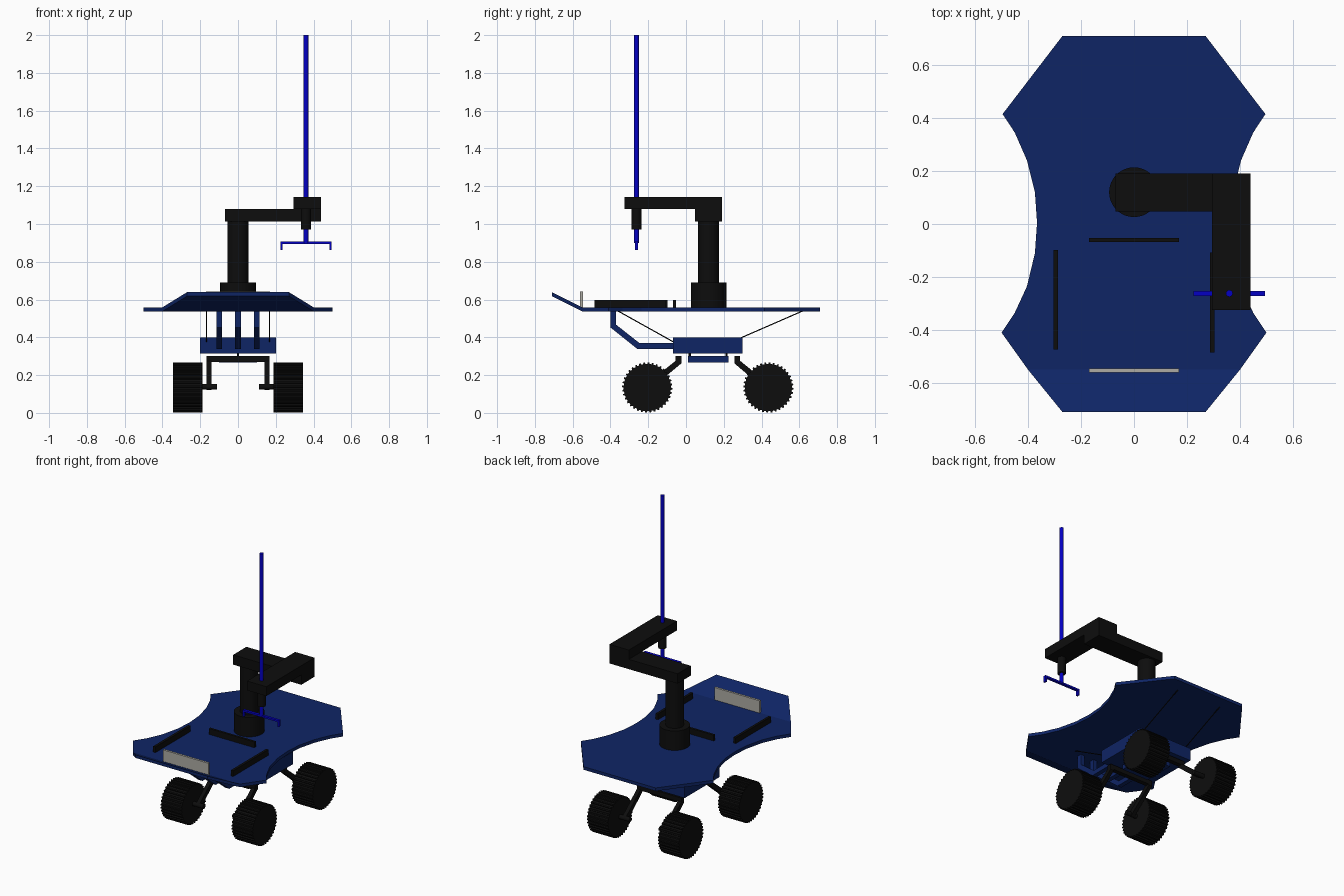
import bpy, bmesh, math
from mathutils import Vector

cube = bpy.data.objects.get("Cube")
if cube:
    bpy.data.objects.remove(cube, do_unlink=True)


def material(name, rgb):
    m = bpy.data.materials.new(name)
    m.use_nodes = True
    m.diffuse_color = (*rgb, 1)
    m.node_tree.nodes["Principled BSDF"].inputs["Base Color"].default_value = (*rgb, 1)
    return m


NAVY = material("navy", (0.0045, 0.018, 0.13))
BLACK = material("black", (0.004, 0.004, 0.004))
BLUE = material("bright blue", (0.001, 0.0, 0.55))
GREY = material("light grey", (0.42, 0.41, 0.37))


def finish(name, bm, mat):
    bmesh.ops.recalc_face_normals(bm, faces=bm.faces)
    mesh = bpy.data.meshes.new(name)
    bm.to_mesh(mesh)
    bm.free()
    mesh.materials.append(mat)
    ob = bpy.data.objects.new(name, mesh)
    bpy.context.collection.objects.link(ob)
    return ob


def extrude(bm, faces, offset):
    ret = bmesh.ops.extrude_face_region(bm, geom=faces)
    verts = [g for g in ret["geom"] if isinstance(g, bmesh.types.BMVert)]
    bmesh.ops.translate(bm, verts=verts, vec=offset)


def box(name, xr, yr, zr, mat):
    bm = bmesh.new()
    base = [bm.verts.new((x, y, zr[0])) for x, y in
            ((xr[0], yr[0]), (xr[1], yr[0]), (xr[1], yr[1]), (xr[0], yr[1]))]
    face = bm.faces.new(base)
    extrude(bm, [face], (0, 0, zr[1] - zr[0]))
    return finish(name, bm, mat)


def side_profile(name, pts, x0, x1, mat):
    """Outline of (y, z) points extruded across the model."""
    bm = bmesh.new()
    face = bm.faces.new([bm.verts.new((x0, y, z)) for y, z in pts])
    extrude(bm, [face], (x1 - x0, 0, 0))
    return finish(name, bm, mat)


def rod(name, a, b, r, mat, sides=24):
    a, b = Vector(a), Vector(b)
    bm = bmesh.new()
    bmesh.ops.create_cone(bm, cap_ends=True, segments=sides, radius1=r, radius2=r,
                          depth=(b - a).length)
    bm.transform((b - a).to_track_quat("Z", "Y").to_matrix().to_4x4())
    bmesh.ops.translate(bm, verts=bm.verts, vec=(a + b) / 2)
    ob = finish(name, bm, mat)
    bpy.ops.object.select_all(action="DESELECT")
    ob.select_set(True)
    bpy.context.view_layer.objects.active = ob
    bpy.ops.object.shade_smooth_by_angle(angle=math.radians(40))
    return ob


# Deck with waisted sides and an upturned front flap
half = [(0.4, -0.55), (0.5, -0.41), (0.45, -0.335), (0.404, -0.235), (0.374, -0.11),
        (0.366, 0.005), (0.374, 0.12), (0.404, 0.24), (0.45, 0.345), (0.496, 0.415),
        (0.27, 0.71)]
bm = bmesh.new()
outline = half + [(-x, y) for x, y in reversed(half)]
ring = [bm.verts.new((x, y, 0.538)) for x, y in outline]
tips = [bm.verts.new((x, -0.71, 0.618)) for x in (-0.27, 0.27)]
deck_faces = [bm.faces.new(ring), bm.faces.new([ring[-1], tips[0], tips[1], ring[0]])]
extrude(bm, deck_faces, (0, 0, 0.021))
finish("deck", bm, NAVY)

# Plates standing on the deck
box("right_rail", (-0.303, -0.286), (-0.474, -0.098), (0.555, 0.598), BLACK)
box("left_rail", (0.286, 0.303), (-0.485, -0.108), (0.555, 0.598), BLACK)
box("rear_rail", (-0.17, 0.17), (-0.068, -0.052), (0.555, 0.598), BLACK)
box("front_panel", (-0.17, 0.17), (-0.56, -0.545), (0.555, 0.642), GREY)

# Hull and keel under the deck
box("hull", (-0.2, 0.2), (-0.07, 0.3), (0.315, 0.4), NAVY)
box("keel", (-0.1, 0.1), (0.01, 0.225), (0.268, 0.3), NAVY)
for y in (0.02, 0.215):
    rod("keel_pin", (0, y, 0.29), (0, y, 0.32), 0.006, BLACK, 8)

# Bent struts joining hull and deck
strut = [(-0.4, 0.545), (-0.4, 0.452), (-0.258, 0.339), (-0.065, 0.339),
         (-0.065, 0.37), (-0.247, 0.37), (-0.37, 0.467), (-0.37, 0.545)]
for x in (-0.1, 0, 0.1):
    side_profile("front_strut", strut, x - 0.015, x + 0.015, NAVY)

# Stay wires
for x in (-0.166, 0.166):
    rod("front_wire", (x, -0.37, 0.545), (x, -0.065, 0.375), 0.003, BLACK, 6)
    rod("rear_wire", (x, 0.29, 0.397), (x, 0.63, 0.545), 0.003, BLACK, 6)


def wheel(x0, x1, cy, cz=0.134, r=0.133, teeth=36):
    pts = []
    for i in range(teeth):
        for f, rad in ((0, r - 0.008), (0.45, r - 0.008), (0.55, r), (0.9, r)):
            a = math.tau * (i + f) / teeth
            pts.append((cy + rad * math.cos(a), cz + rad * math.sin(a)))
    side_profile("wheel", pts, x0, x1, BLACK)


# Axle bars, slanted legs, stub axles and treaded wheels
leg = [(-0.015, 0.3), (0.015, 0.3), (0.015, 0.262), (-0.152, 0.122),
       (-0.178, 0.144), (-0.015, 0.276)]
for end, y0, d in (("front", -0.04, 1), ("rear", 0.271, -1)):
    box(end + "_axle_bar", (-0.166, 0.166), (y0 - 0.015, y0 + 0.015), (0.27, 0.3), BLACK)
    wy = y0 - d * 0.165
    for s in (-1, 1):
        side_profile(end + "_leg", [(y0 + d * y, z) for y, z in leg],
                     s * 0.14, s * 0.166, BLACK)
        rod(end + "_stub_axle", (s * 0.11, wy, 0.138), (s * 0.2, wy, 0.138), 0.015, BLACK, 16)
        wheel(s * 0.188, s * 0.343, wy)

# Jointed arm
rod("arm_base", (0, 0.12, 0.55), (0, 0.12, 0.69), 0.094, BLACK, 32)
rod("arm_column", (0, 0.12, 0.68), (0, 0.12, 1.03), 0.056, BLACK, 32)
box("lower_arm", (-0.07, 0.44), (0.048, 0.19), (1.013, 1.079), BLACK)
box("upper_arm", (0.295, 0.44), (-0.325, 0.19), (1.079, 1.142), BLACK)

# Tool spindle with long rod and two-pronged gripper
tx, ty = 0.36, -0.262
rod("spindle_sleeve", (tx, ty, 0.97), (tx, ty, 1.09), 0.026, BLACK)
rod("spindle_rod", (tx, ty, 0.9), (tx, ty, 2.0), 0.013, BLUE, 16)
box("gripper_bar", (0.225, 0.495), (ty - 0.009, ty + 0.009), (0.895, 0.907), BLUE)
for x in (0.225, 0.485):
    box("gripper_prong", (x, x + 0.01), (ty - 0.009, ty + 0.009), (0.863, 0.9), BLUE)
